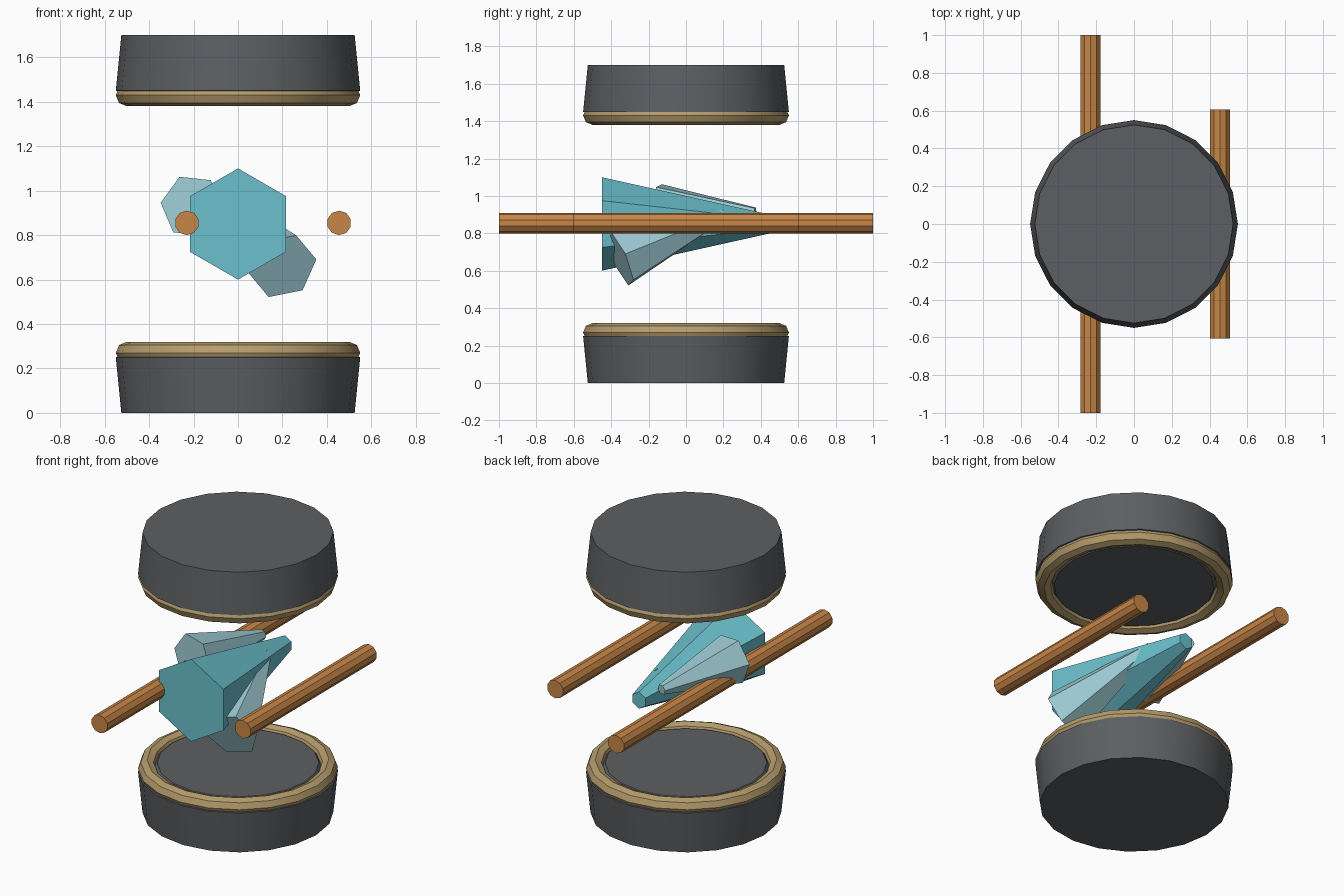
import bpy, bmesh, math
from mathutils import Vector

old = bpy.data.objects.get("Cube")
if old:
    bpy.data.objects.remove(old, do_unlink=True)


def material(name, rgb):
    m = bpy.data.materials.new(name)
    m.use_nodes = True
    m.diffuse_color = (*rgb, 1)
    m.node_tree.nodes["Principled BSDF"].inputs["Base Color"].default_value = (*rgb, 1)
    return m


charcoal = material("charcoal", (0.107, 0.114, 0.122))
brass = material("brass", (0.46, 0.33, 0.15))
copper = material("copper", (0.58, 0.24, 0.065))
cyan = material("cyan", (0.145, 0.53, 0.61))
pale_blue = material("pale_blue", (0.34, 0.60, 0.66))

MID = 0.85  # height of the centre plane


def loft(name, rings, mat, closed=False):
    """Join rings of points with quads; cap the ends, or close into a loop."""
    bm = bmesh.new()
    loops = [[bm.verts.new(p) for p in ring] for ring in rings]
    pairs = list(zip(loops, loops[1:]))
    if closed:
        pairs.append((loops[-1], loops[0]))
    else:
        bm.faces.new(loops[0])
        bm.faces.new(loops[-1])
    for a, b in pairs:
        for i in range(len(a)):
            j = (i + 1) % len(a)
            bm.faces.new((a[i], a[j], b[j], b[i]))
    bmesh.ops.recalc_face_normals(bm, faces=bm.faces)
    mesh = bpy.data.meshes.new(name)
    bm.to_mesh(mesh)
    bm.free()
    mesh.materials.append(mat)
    ob = bpy.data.objects.new(name, mesh)
    bpy.context.collection.objects.link(ob)
    return ob


def ring(centre, u, v, radius, sides):
    centre = Vector(centre)
    return [centre + radius * (math.cos(t) * u + math.sin(t) * v)
            for t in (math.tau * i / sides for i in range(sides))]


def frustum(name, base, axis, vertex_dir, r1, r2, sides, mat):
    """Tapered prism along axis, with one corner towards vertex_dir."""
    base, axis = Vector(base), Vector(axis)
    n = axis.normalized()
    u = Vector(vertex_dir)
    u = (u - u.dot(n) * n).normalized()
    v = n.cross(u)
    return loft(name, [ring(base, u, v, r1, sides),
                       ring(base + axis, u, v, r2, sides)], mat)


def smooth(ob):
    bpy.ops.object.select_all(action="DESELECT")
    ob.select_set(True)
    bpy.context.view_layer.objects.active = ob
    bpy.ops.object.shade_smooth_by_angle(angle=math.radians(30))


# Lower and upper caps, mirrored about the centre plane
X, Y, Z = Vector((1, 0, 0)), Vector((0, 1, 0)), Vector((0, 0, 1))
body = [(0.525, 0), (0.55, 0.25), (0.465, 0.275), (0.445, 0.30)]
rim = [(0.5 + 0.05 * math.cos(t), 0.27 + 0.05 * math.sin(t))
       for t in (math.tau * i / 8 for i in range(8))]
for side, sign in (("lower", 1), ("upper", -1)):
    for part, profile, mat, closed in (("cap", body, charcoal, False),
                                       ("rim", rim, brass, True)):
        rings = [ring((0, 0, MID + sign * (z - MID)), X, Y, r, 20) for r, z in profile]
        smooth(loft(f"{side}_{part}", rings, mat, closed))

# Rods running front to back
for name, x, half in (("long_rod", -0.23, 1.0), ("short_rod", 0.455, 0.605)):
    frustum(name, (x, -half, 0.855), (0, 2 * half, 0), Z, 0.055, 0.055, 10, copper)

# Tapered crystals
frustum("main_crystal", (0, -0.45, MID), (0, 0.9, 0), Z, 0.25, 0.05, 6, cyan)
frustum("upper_crystal", (-0.207, -0.145, 0.93), (0.113, 0.515, -0.02),
        (-0.135, 0.03, 0.015), 0.145, 0.03, 6, pale_blue)
frustum("lower_crystal", (0.2, -0.352, 0.66), (-0.15, 0.555, 0.24),
        (0.15, 0.0275, 0.03), 0.158, 0.03, 6, pale_blue)
